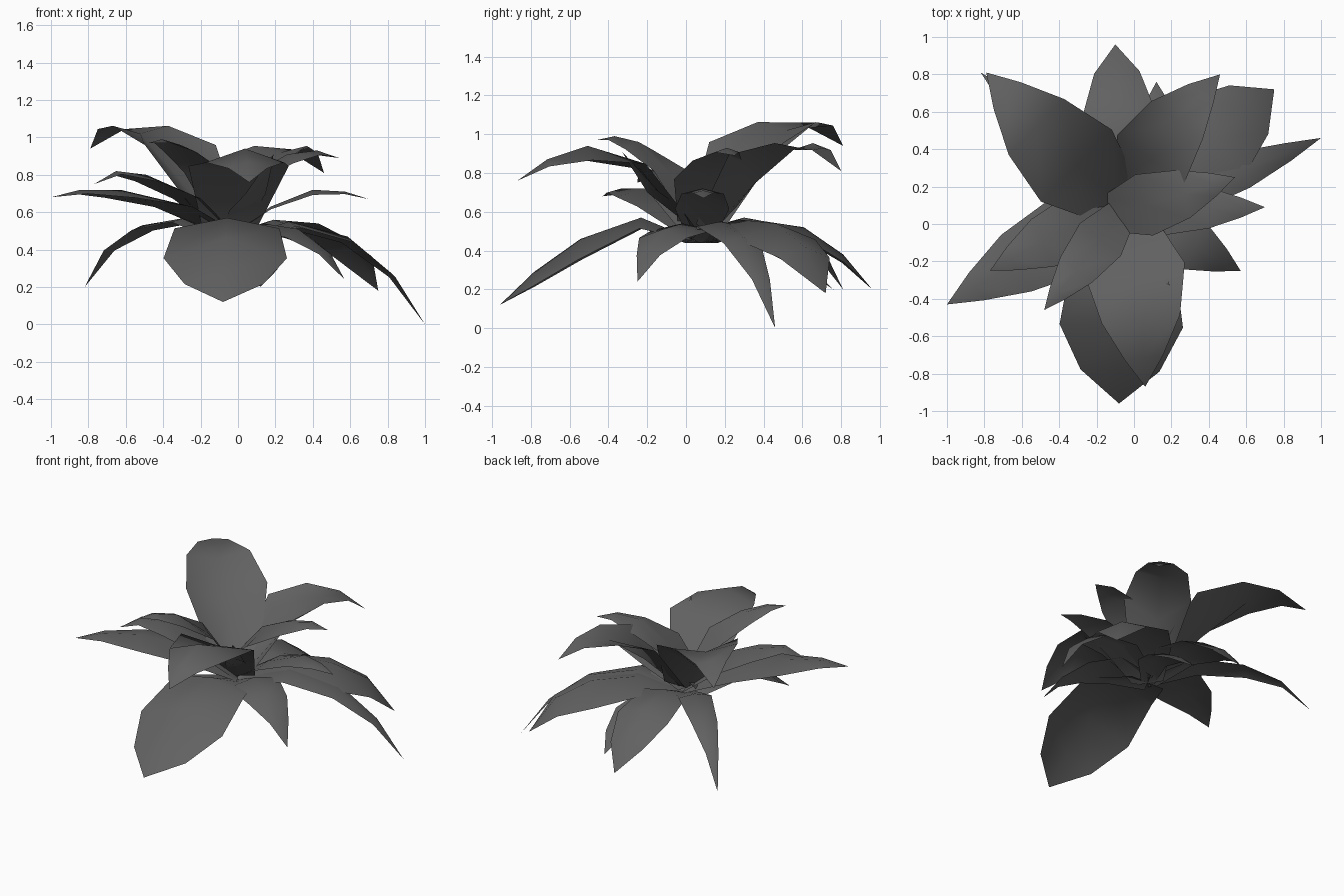
import bpy, bmesh, math
from mathutils import Vector

if "Cube" in bpy.data.objects:
    bpy.data.objects.remove(bpy.data.objects["Cube"])

CENTRE = Vector((-0.05, 0.08, 0))
STATIONS = (0.0, 0.3, 0.6, 0.83, 1.0)
ROUND = (0.4, 0.85, 1.0, 0.64)      # broad towards the tip
SHARP = (0.55, 1.0, 0.78, 0.38)     # broad at the base, long point

# Dark grey leaf colour
GREY = bpy.data.materials.new("dark_leaf")
GREY.diffuse_color = (0.12, 0.12, 0.12, 1)
GREY.use_nodes = True
GREY.node_tree.nodes["Principled BSDF"].inputs["Base Color"].default_value = GREY.diffuse_color


def leaf(name, tip, heights, width, base_z, droop, shape, lean=0.0, begin=0.0):
    """Pointed leaf: midrib from the crown to the tip, with folded sides."""
    tip = Vector(tip)
    flat_tip = Vector((tip.x, tip.y, 0))
    out = (flat_tip - CENTRE).normalized()
    side = Vector((-out.y, out.x, 0))
    start = CENTRE + out * begin
    zs = (base_z, *heights)
    bm = bmesh.new()
    rows = []
    for i in range(4):
        t = STATIONS[i]
        mid = start.lerp(flat_tip, t) + side * lean * math.sin(math.pi * t)
        mid.z = zs[i]
        w = width * shape[i]
        drop = Vector((0, 0, -droop[i] * w))
        rows.append([bm.verts.new(mid + side * w + drop),
                     bm.verts.new(mid),
                     bm.verts.new(mid - side * w + drop)])
    end = bm.verts.new(tip)
    for a, b in zip(rows, rows[1:]):
        for k in (0, 1):
            bm.faces.new((a[k], b[k], b[k + 1], a[k + 1]))
    for k in (0, 1):
        bm.faces.new((rows[-1][k], end, rows[-1][k + 1]))
    bmesh.ops.recalc_face_normals(bm, faces=bm.faces)
    me = bpy.data.meshes.new(name)
    bm.to_mesh(me)
    bm.free()
    me.materials.append(GREY)
    ob = bpy.data.objects.new(name, me)
    bpy.context.collection.objects.link(ob)
    for p in me.polygons:
        p.use_smooth = True


# Upper whorl: steep, cupped at the base, tips arching over
# (tip, midrib heights, half width, sideways lean, start distance, droop)
CUPPED = (-0.4, -0.7, -0.2, 0.15)
FOLDED = (-0.2, -0.1, 0.35, 0.35)
UPPER = (
    ((-0.79, 0.81, 0.94), (0.77, 1.02, 1.06), 0.27, 0.02, 0.05, CUPPED),
    ((0.46, 0.80, 0.81), (0.74, 0.92, 0.93), 0.22, 0.05, 0.05, CUPPED),
    ((0.06, -0.87, 0.76), (0.82, 0.94, 0.87), 0.27, 0.02, 0.05, FOLDED),
    ((-0.48, -0.46, 0.97), (0.80, 0.96, 0.99), 0.14, 0.0, 0.0, FOLDED),
    ((0.54, 0.25, 0.89), (0.75, 0.91, 0.93), 0.17, -0.01, -0.11, FOLDED),
    ((0.19, -0.33, 0.91), (0.60, 0.72, 0.83), 0.08, 0.0, 0.0, FOLDED),
)
for i, (tip, zs, w, lean, begin, droop) in enumerate(UPPER):
    leaf(f"upper_leaf_{i + 1}", tip, zs, w, 0.49, droop, SHARP, lean, begin)

# Middle whorl: spreading nearly level
MIDDLE = (
    ((-1.0, -0.43, 0.68), (0.65, 0.72, 0.72), 0.22, -0.02),
    ((-0.77, -0.25, 0.75), (0.69, 0.80, 0.82), 0.18, -0.02),
    ((0.70, 0.09, 0.67), (0.63, 0.72, 0.71), 0.14, 0.0),
)
for i, (tip, zs, w, lean) in enumerate(MIDDLE):
    leaf(f"middle_leaf_{i + 1}", tip, zs, w, 0.47, (-0.1, 0.1, 0.25, 0.25), SHARP, lean)

# Lower whorl: arching out and drooping
LOWER = (
    ((-0.08, -0.96, 0.12), (0.57, 0.46, 0.29), 0.33, 0.0, ROUND),
    ((-0.10, 0.96, 0.20), (0.56, 0.52, 0.38), 0.19, 0.0, ROUND),
    ((-0.82, 0.81, 0.20), (0.57, 0.53, 0.41), 0.11, 0.0, SHARP),
    ((0.75, 0.72, 0.18), (0.56, 0.54, 0.42), 0.26, 0.0, ROUND),
    ((1.0, 0.46, 0.0), (0.55, 0.47, 0.27), 0.13, -0.02, SHARP),
    ((0.57, -0.25, 0.24), (0.54, 0.51, 0.40), 0.18, 0.0, SHARP),
    ((0.12, 0.76, 0.20), (0.48, 0.42, 0.32), 0.12, -0.09, ROUND),
)
for i, (tip, zs, w, lean, shape) in enumerate(LOWER):
    leaf(f"lower_leaf_{i + 1}", tip, zs, w, 0.44, (0.0, 0.2, 0.32, 0.35), shape, lean)
